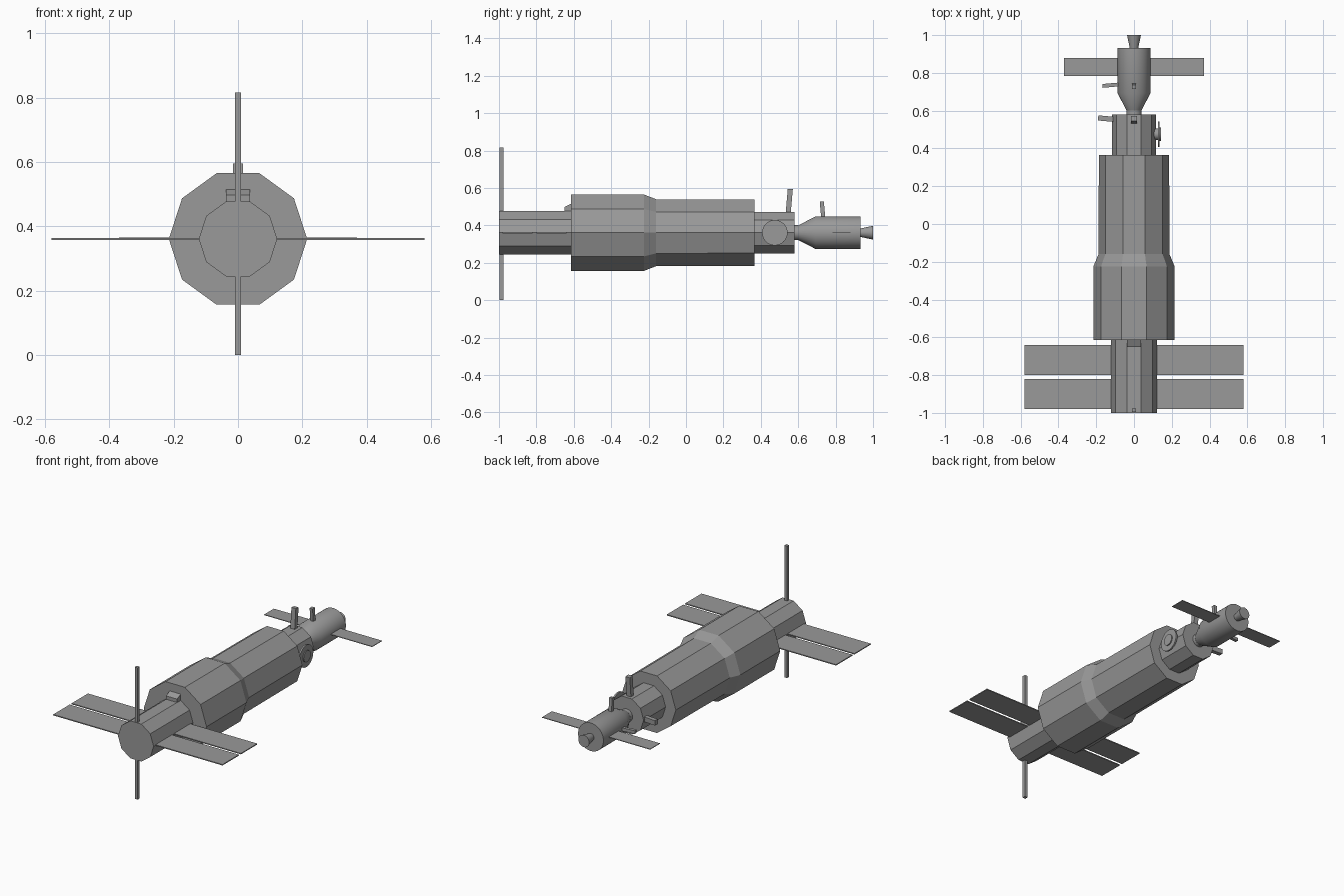
import bpy, bmesh, math
from mathutils import Matrix, Vector

cube = bpy.data.objects.get("Cube")
if cube:
    bpy.data.objects.remove(cube, do_unlink=True)

AXIS_Z = 0.361

grey = bpy.data.materials.new("hull grey")
grey.use_nodes = True
colour = (0.32, 0.32, 0.32, 1)
grey.diffuse_color = colour
grey.node_tree.nodes["Principled BSDF"].inputs["Base Color"].default_value = colour


def finish(name, bm, smooth=False):
    bmesh.ops.recalc_face_normals(bm, faces=bm.faces)
    mesh = bpy.data.meshes.new(name)
    bm.to_mesh(mesh)
    bm.free()
    mesh.materials.append(grey)
    obj = bpy.data.objects.new(name, mesh)
    bpy.context.collection.objects.link(obj)
    if smooth:
        bpy.ops.object.select_all(action="DESELECT")
        obj.select_set(True)
        bpy.context.view_layer.objects.active = obj
        bpy.ops.object.shade_smooth_by_angle(angle=math.radians(30))
    return obj


def lathe(name, profile, sides, smooth=False, direction="Y", origin=(0, 0, AXIS_Z)):
    """Capped solid of revolution; profile holds (distance, radius) pairs."""
    bm = bmesh.new()
    rings = []
    for d, r in profile:
        ring = []
        for k in range(sides):
            a = math.tau * k / sides
            u, v = r * math.cos(a), r * math.sin(a)
            p = (u, d, v) if direction == "Y" else (d, u, v)
            ring.append(bm.verts.new(Vector(p) + Vector(origin)))
        rings.append(ring)
    for a, b in zip(rings, rings[1:]):
        for k in range(sides):
            n = (k + 1) % sides
            bm.faces.new((a[k], a[n], b[n], b[k]))
    bm.faces.new(rings[0])
    bm.faces.new(rings[-1])
    return finish(name, bm, smooth)


def box(name, centre, size, tilt=None):
    bm = bmesh.new()
    m = Matrix.Translation(centre)
    if tilt:
        m = m @ Matrix.Rotation(math.radians(tilt[0]), 4, tilt[1])
    bmesh.ops.create_cube(bm, size=1, matrix=m @ Matrix.Diagonal((*size, 1)))
    return finish(name, bm)


# Ten-sided station hull
lathe("front_module", [(-1, 0.122), (-0.61, 0.122)], 10)
lathe("main_module", [(-0.615, 0.215), (-0.225, 0.215),
                      (-0.16, 0.188), (0.365, 0.186)], 10)
lathe("rear_module", [(0.36, 0.116), (0.58, 0.116)], 10)

# Docked craft with its engine bell
lathe("docking_neck", [(0.575, 0.04), (0.6, 0.04)], 24, True)
lathe("docked_craft", [(0.59, 0.034), (0.693, 0.087), (0.932, 0.087)], 32, True)
lathe("engine_bell", [(0.93, 0.022), (1.0, 0.037)], 24, True)

# Solar panels on both sides
for side, s in (("left", 1), ("right", -1)):
    for part, y in (("front", -0.9), ("rear", -0.72)):
        box(f"{side}_{part}_panel", (s * 0.335, y, AXIS_Z), (0.49, 0.16, 0.006))
    box(f"{side}_craft_panel", (s * 0.215, 0.832, AXIS_Z + 0.002), (0.31, 0.095, 0.004))

# Upright mast through the nose
box("nose_mast", (0, -0.986, 0.408), (0.02, 0.02, 0.816))

# Wedge fairing on top, against the main module
bm = bmesh.new()
bmesh.ops.create_cube(bm, size=1, matrix=Matrix.Translation((0, -0.63, 0.495))
                      @ Matrix.Diagonal((0.076, 0.04, 0.046, 1)))
for v in bm.verts:
    if v.co.y < -0.63 and v.co.z > 0.495:
        v.co.z = 0.498
finish("top_fairing", bm)

# Antenna stubs, leaning slightly
box("rear_top_antenna", (0, 0.552, 0.53), (0.03, 0.027, 0.13), (-5, "X"))
box("rear_side_antenna", (-0.15, 0.558, AXIS_Z), (0.08, 0.027, 0.03), (-5, "Z"))
box("craft_top_antenna", (0, 0.73, 0.483), (0.02, 0.022, 0.09), (5, "X"))
box("craft_side_antenna", (-0.122, 0.735, AXIS_Z), (0.09, 0.02, 0.02), (5, "Z"))

# Round dish on the left side with its mount
spot = (0, 0.475, AXIS_Z)
lathe("dish_mount", [(0.1, 0.03), (0.128, 0.03)], 16, True, "X", spot)
lathe("side_dish", [(0.126, 0.068), (0.136, 0.068)], 32, True, "X", spot)
lathe("dish_hub", [(0.134, 0.035), (0.142, 0.035)], 16, True, "X", spot)
